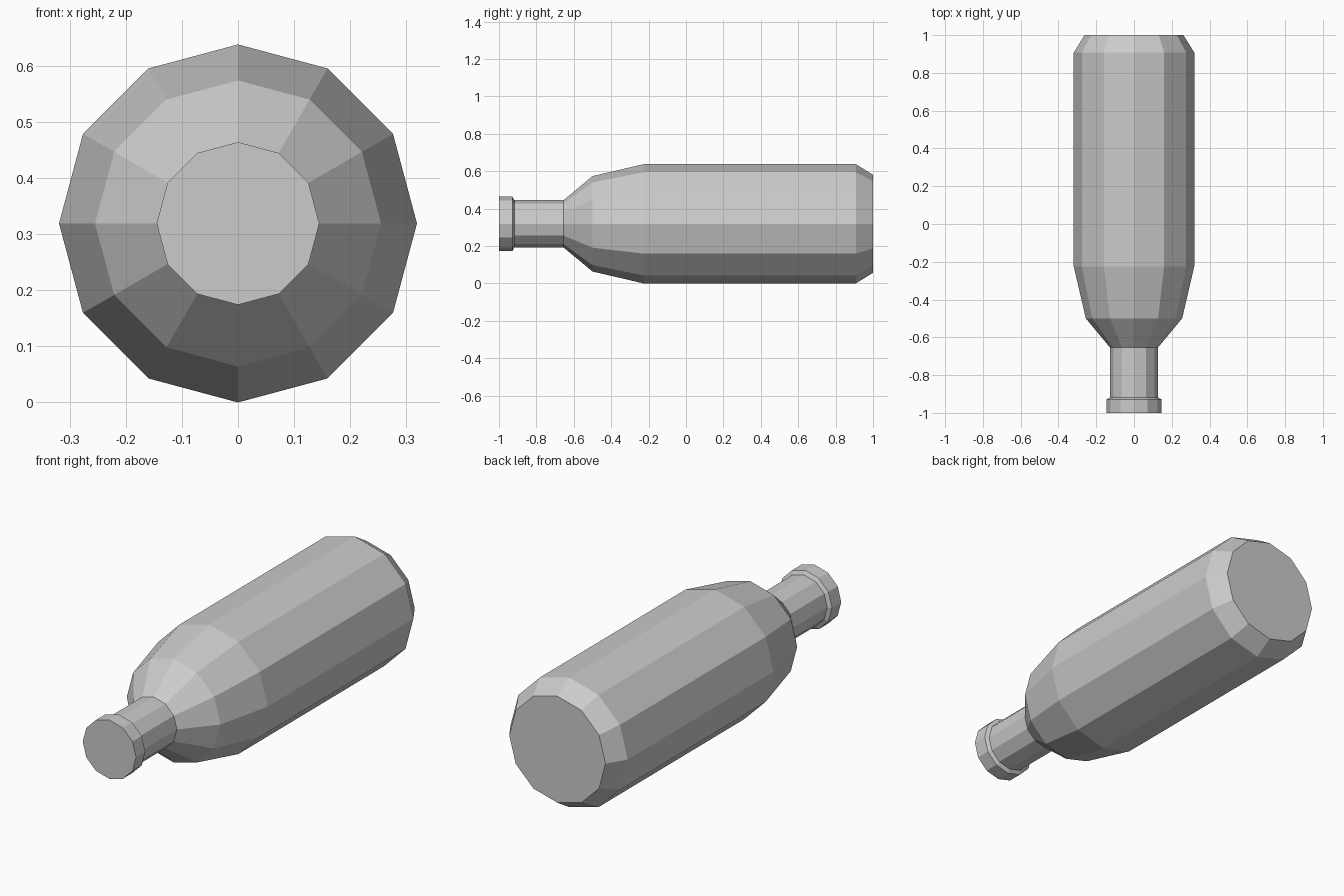
import bpy, bmesh, math

if "Cube" in bpy.data.objects:
    bpy.data.objects.remove(bpy.data.objects["Cube"])

SIDES = 12
AXIS_Z = 0.319


def lathe(name, profile, cap_first=False, cap_last=False):
    """Revolve (y, radius) points around the horizontal bottle axis."""
    bm = bmesh.new()
    rings = []
    for y, r in profile:
        rings.append([bm.verts.new((r * math.cos(a), y, AXIS_Z + r * math.sin(a)))
                      for a in (2 * math.pi * i / SIDES for i in range(SIDES))])
    for a, b in zip(rings, rings[1:]):
        for i in range(SIDES):
            j = (i + 1) % SIDES
            bm.faces.new((a[i], a[j], b[j], b[i]))
    if cap_first:
        bm.faces.new(rings[0][::-1])
    if cap_last:
        bm.faces.new(rings[-1])
    # Face outwards: the side faces' normals must point away from the axis
    bm.normal_update()
    bmesh.ops.recalc_face_normals(bm, faces=bm.faces)
    f = max(bm.faces, key=lambda f: f.calc_center_median().z)
    if f.normal.z < 0:
        bmesh.ops.reverse_faces(bm, faces=bm.faces)
    mesh = bpy.data.meshes.new(name)
    bm.to_mesh(mesh)
    bm.free()
    obj = bpy.data.objects.new(name, mesh)
    bpy.context.collection.objects.link(obj)
    return obj


# Neck, sloping shoulder, straight body and bevelled base
lathe("bottle_body", [(-0.918, 0.126), (-0.655, 0.126), (-0.5, 0.255),
                      (-0.225, 0.319), (0.908, 0.319), (1.0, 0.262)],
      cap_last=True)

# Closed cap with a small chamfer where it meets the neck
lathe("bottle_cap", [(-1.0, 0.145), (-0.928, 0.145), (-0.918, 0.126)],
      cap_first=True)
